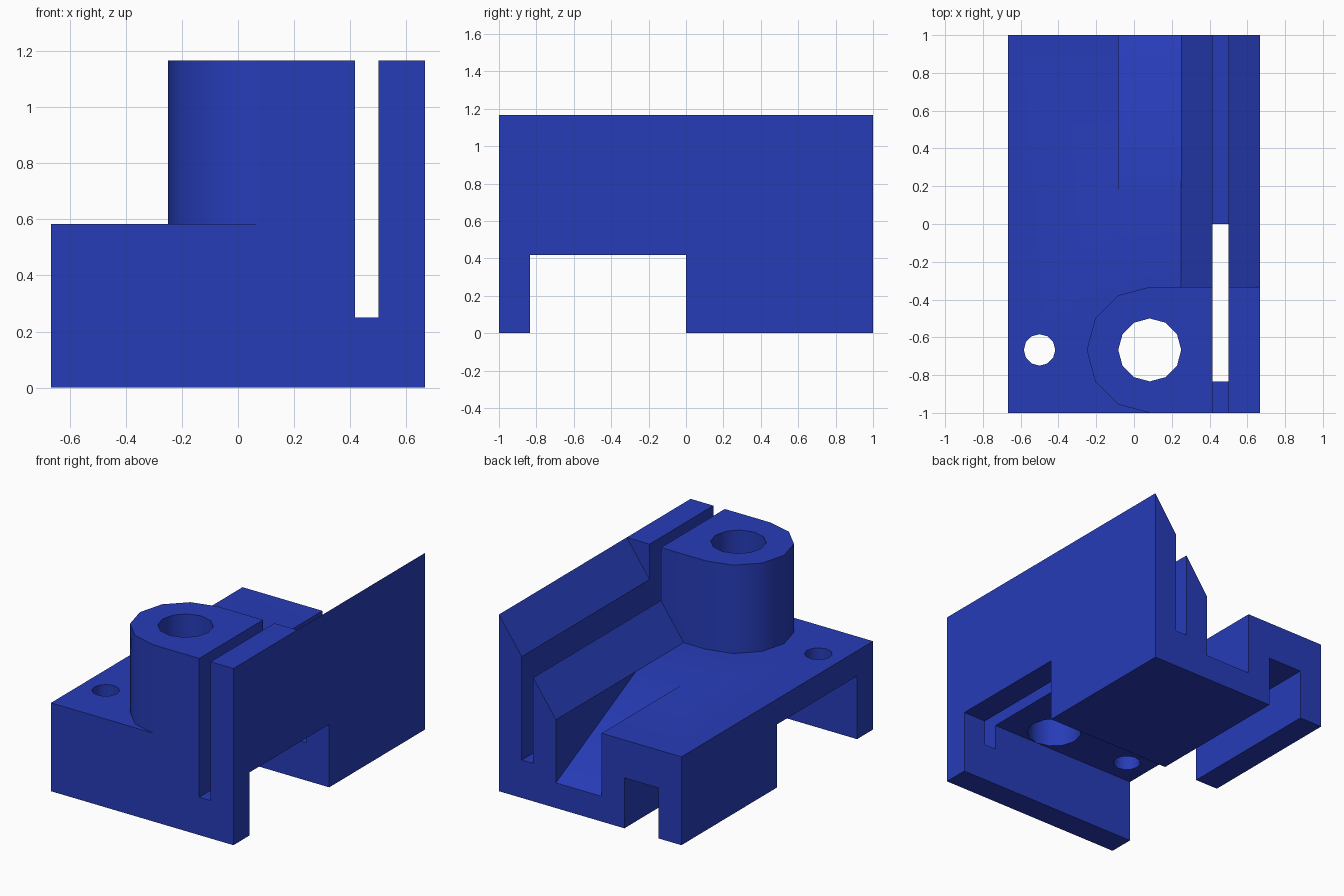
import bpy, bmesh
from math import cos, sin, radians

if "Cube" in bpy.data.objects:
    bpy.data.objects.remove(bpy.data.objects["Cube"])

U = 1 / 12  # the part sits on a grid of twelfths


def prism(name, pts, axis, lo, hi):
    """Extrude a 2D outline along the named axis from lo to hi."""
    place = {'x': lambda a, b, c: (c, a, b),
             'y': lambda a, b, c: (a, c, b),
             'z': lambda a, b, c: (a, b, c)}[axis]
    bm = bmesh.new()
    lower = [bm.verts.new([v * U for v in place(a, b, lo)]) for a, b in pts]
    upper = [bm.verts.new([v * U for v in place(a, b, hi)]) for a, b in pts]
    bm.faces.new(lower)
    bm.faces.new(upper)
    n = len(pts)
    for i in range(n):
        j = (i + 1) % n
        bm.faces.new((lower[i], lower[j], upper[j], upper[i]))
    bmesh.ops.recalc_face_normals(bm, faces=bm.faces)
    me = bpy.data.meshes.new(name)
    bm.to_mesh(me)
    bm.free()
    ob = bpy.data.objects.new(name, me)
    bpy.context.collection.objects.link(ob)
    return ob


def rect(a0, a1, b0, b1):
    return [(a0, b0), (a1, b0), (a1, b1), (a0, b1)]


def arc(cx, cy, r, start, end):
    return [(cx + r * cos(radians(d)), cy + r * sin(radians(d)))
            for d in range(start, end, 30)]


def combine(target, tool, operation):
    mod = target.modifiers.new(tool.name, 'BOOLEAN')
    mod.operation = operation
    mod.solver = 'EXACT'
    mod.object = tool
    bpy.context.view_layer.objects.active = target
    bpy.ops.object.modifier_apply(modifier=mod.name)
    bpy.data.objects.remove(tool)


# Base plate with the sloped side wall
body = prism("bracket_body", [(-8, 0), (8, 0), (8, 14), (3, 7), (-8, 7)], 'y', -12, 12)

# Full-height front block with a rounded left end
boss = prism("rounded_boss", arc(1, -8, 4, 90, 271) + [(8, -12), (8, -4)], 'z', 6, 14)
combine(body, boss, 'UNION')

# Slot, ramp channel, undercut, rear notch and two holes
cutters = [
    prism("long_slot", rect(5, 6, 3, 16), 'y', -14, 14),
    prism("ramp_channel", [(14, 1), (14, 9), (-2, 9)], 'x', -1, 3),
    prism("undercut", rect(-10, 0, -2, 5), 'x', -10, 10),
    prism("rear_notch", rect(-6, -3, -2, 4), 'y', -1, 14),
    prism("large_hole", arc(1, -8, 2, 0, 360), 'z', -2, 16),
    prism("small_hole", arc(-6, -8, 1, 0, 360), 'z', -2, 16),
]
for cutter in cutters:
    combine(body, cutter, 'DIFFERENCE')

# Merge leftover coplanar faces
bm = bmesh.new()
bm.from_mesh(body.data)
bmesh.ops.remove_doubles(bm, verts=bm.verts, dist=1e-5)
bmesh.ops.dissolve_limit(bm, angle_limit=radians(1), verts=bm.verts, edges=bm.edges)
bm.to_mesh(body.data)
bm.free()

# Smooth round walls, crisp edges, flat large faces
bpy.context.view_layer.objects.active = body
body.select_set(True)
bpy.ops.object.shade_smooth_by_angle(angle=radians(35))
weighted = body.modifiers.new("even_shading", 'WEIGHTED_NORMAL')
weighted.keep_sharp = True

# Blue finish
blue = bpy.data.materials.new("blue")
blue.diffuse_color = (0.02, 0.045, 0.48, 1)
blue.use_nodes = True
blue.node_tree.nodes["Principled BSDF"].inputs["Base Color"].default_value = blue.diffuse_color
body.data.materials.clear()
body.data.materials.append(blue)
for poly in body.data.polygons:
    poly.material_index = 0
